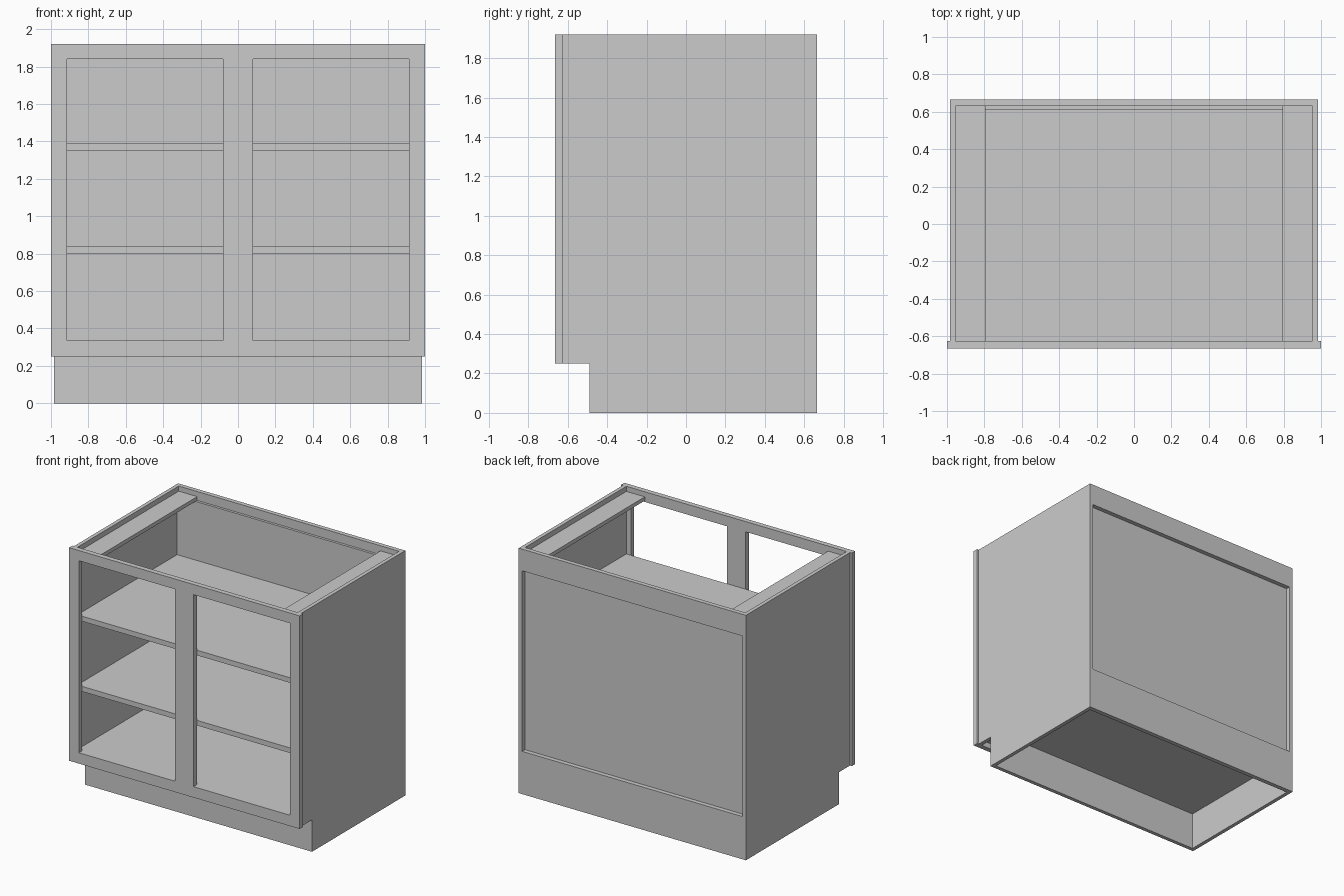
import bpy
import bmesh
from mathutils import Vector

cube = bpy.data.objects.get("Cube")
if cube:
    bpy.data.objects.remove(cube, do_unlink=True)

GREY = (0.6, 0.6, 0.6, 1.0)
mat = bpy.data.materials.new("plain grey")
mat.use_nodes = True
mat.diffuse_color = GREY
mat.node_tree.nodes["Principled BSDF"].inputs["Base Color"].default_value = GREY


def finish(name, bm):
    bmesh.ops.recalc_face_normals(bm, faces=bm.faces)
    mesh = bpy.data.meshes.new(name)
    bm.to_mesh(mesh)
    bm.free()
    mesh.materials.append(mat)
    obj = bpy.data.objects.new(name, mesh)
    bpy.context.collection.objects.link(obj)
    return obj


def box(name, x, y, z):
    """Box spanning the (low, high) ranges on each axis."""
    bm = bmesh.new()
    bmesh.ops.create_cube(bm, size=1)
    for v in bm.verts:
        v.co = Vector([(lo + hi) / 2 + c * (hi - lo)
                       for c, (lo, hi) in zip(v.co, (x, y, z))])
    return finish(name, bm)


def mirrored(lo, hi, side):
    return tuple(sorted((lo * side, hi * side)))


# Main dimensions
OUT, IN = 0.985, 0.955          # side panel faces
FRONT, FRAME_BACK = -0.665, -0.625
BACK, PANEL_OUT, PANEL_IN = 0.665, 0.63, 0.61
KICK = -0.49
TOP, FRAME_LOW = 1.92, 0.25
FLOOR, BOARD = 0.335, 0.04

# Side panels with a toe notch, and the braces along their upper edges
notched = [(KICK, 0), (BACK, 0), (BACK, TOP), (FRAME_BACK, TOP),
           (FRAME_BACK, FRAME_LOW), (KICK, FRAME_LOW)]
for label, side in (("left", 1), ("right", -1)):
    bm = bmesh.new()
    face = bm.faces.new([bm.verts.new((IN * side, y, z)) for y, z in notched])
    ext = bmesh.ops.extrude_face_region(bm, geom=[face])
    new_verts = [g for g in ext["geom"] if isinstance(g, bmesh.types.BMVert)]
    bmesh.ops.translate(bm, verts=new_verts, vec=((OUT - IN) * side, 0, 0))
    finish(label + "_side_panel", bm)
    box(label + "_top_brace", mirrored(0.795, IN, side),
        (FRAME_BACK, PANEL_OUT), (1.85, 1.88))

# Front frame: one sheet grid with two openings, made solid
xs = [-1, -0.915, -0.08, 0.08, 0.915, 1]
zs = [FRAME_LOW, FLOOR, 1.84, TOP]
bm = bmesh.new()
grid = [[bm.verts.new((x, FRONT, z)) for z in zs] for x in xs]
for i in range(len(xs) - 1):
    for j in range(len(zs) - 1):
        if j == 1 and i in (1, 3):
            continue
        bm.faces.new((grid[i][j], grid[i + 1][j],
                      grid[i + 1][j + 1], grid[i][j + 1]))
ext = bmesh.ops.extrude_face_region(bm, geom=bm.faces[:])
bmesh.ops.translate(bm, vec=(0, FRAME_BACK - FRONT, 0),
                    verts=[g for g in ext["geom"] if isinstance(g, bmesh.types.BMVert)])
bmesh.ops.dissolve_limit(bm, angle_limit=0.01, verts=bm.verts[:], edges=bm.edges[:])
finish("front_frame", bm)

# Floor and shelves
for name, top in (("floor", FLOOR), ("lower_shelf", 0.84), ("upper_shelf", 1.39)):
    box(name, (-IN, IN), (FRAME_BACK, PANEL_IN), (top - BOARD, top))

# Toe board under the floor
box("toe_board", (-IN, IN), (KICK, KICK + 0.03), (0, FLOOR - BOARD))

# Recessed back panel with rails above and below
box("back_panel", (-IN, IN), (PANEL_IN, PANEL_OUT), (FLOOR - BOARD, 1.85))
box("back_top_rail", (-IN, IN), (PANEL_OUT, BACK), (1.75, TOP))
box("back_bottom_rail", (-IN, IN), (PANEL_OUT, BACK), (0, FLOOR))
